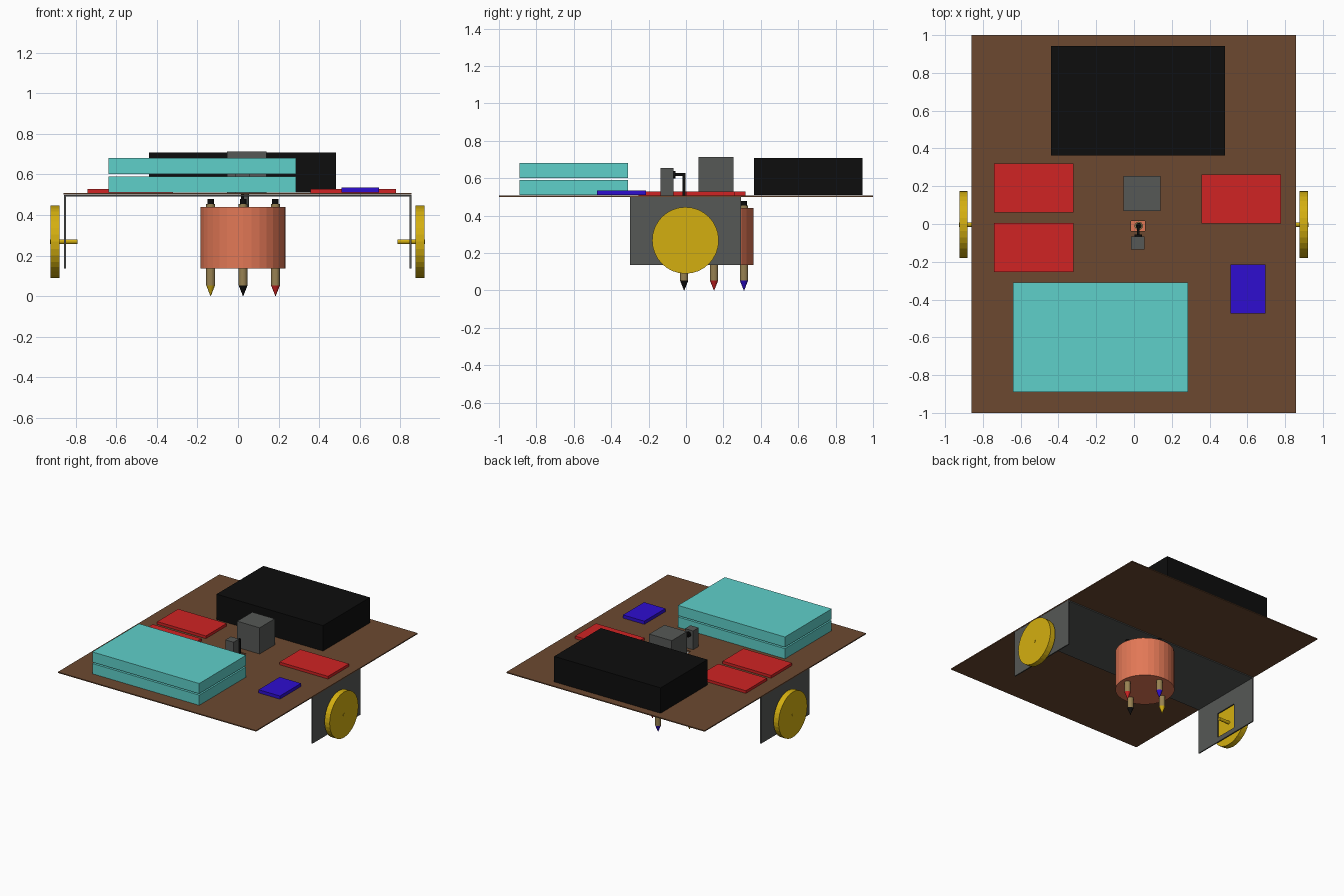
import bpy, bmesh, math
from mathutils import Matrix

if "Cube" in bpy.data.objects:
    bpy.data.objects.remove(bpy.data.objects["Cube"])


def mat(name, r, g, b):
    lin = [((c / 255 + 0.055) / 1.055) ** 2.4 if c > 10 else c / 255 / 12.92 for c in (r, g, b)]
    m = bpy.data.materials.new(name)
    m.diffuse_color = (*lin, 1)
    m.use_nodes = True
    m.node_tree.nodes["Principled BSDF"].inputs["Base Color"].default_value = m.diffuse_color
    return m


BROWN = mat("brown board", 108, 73, 48)
BLACK = mat("black", 13, 13, 13)
TEAL = mat("teal", 95, 208, 202)
RED = mat("red", 208, 35, 35)
BLUE = mat("blue", 46, 13, 208)
GREY = mat("grey metal", 86, 88, 86)
YELLOW = mat("yellow", 212, 175, 16)
SALMON = mat("salmon", 226, 120, 86)
TAN = mat("tan", 152, 130, 82)


def add(name, bm, material):
    me = bpy.data.meshes.new(name)
    bmesh.ops.recalc_face_normals(bm, faces=bm.faces)
    bm.to_mesh(me)
    bm.free()
    me.materials.append(material)
    ob = bpy.data.objects.new(name, me)
    bpy.context.collection.objects.link(ob)
    return ob


def box(name, x, y, z, material):
    """Box from (min, max) pairs."""
    bm = bmesh.new()
    bmesh.ops.create_cube(bm, size=1)
    for v in bm.verts:
        v.co = [p[0] if c < 0 else p[1] for c, p in zip(v.co, (x, y, z))]
    return add(name, bm, material)


def rod(name, a, length, r1, r2, material, axis="z", sides=32):
    """Cylinder or cone starting at point a and running along an axis."""
    bm = bmesh.new()
    bmesh.ops.create_cone(bm, cap_ends=True, segments=sides, radius1=r1, radius2=r2, depth=length,
                          matrix=Matrix.Translation((0, 0, length / 2)))
    if axis == "x":
        bm.transform(Matrix.Rotation(math.pi / 2, 4, "Y"))
    elif axis == "y":
        bm.transform(Matrix.Rotation(-math.pi / 2, 4, "X"))
    bm.transform(Matrix.Translation(a))
    return add(name, bm, material)


def frame(name, u, v, hu, hv, w, place, material):
    """Thin plate with a rectangular hole; place maps (u, v, w) to a point."""
    bm = bmesh.new()
    rings = []
    for t in w:
        for (a, b), (c, d) in ((u, v), (hu, hv)):
            rings.append([bm.verts.new(place(p, q, t)) for p, q in ((a, c), (b, c), (b, d), (a, d))])
    out0, in0, out1, in1 = rings
    for i in range(4):
        j = (i + 1) % 4
        for a, b in ((out0, in0), (in0, in1), (in1, out1), (out1, out0)):
            bm.faces.new((a[i], a[j], b[j], b[i]))
    return add(name, bm, material)


# deck board and the metal channel beneath it, both slotted for the lever
def flat(p, q, t):
    return (p, q, t)


slot_x, slot_y = (-0.016, 0.058), (-0.036, 0.015)
frame("deck_board", (-0.861, 0.857), (-1, 1), slot_x, slot_y, (0.5, 0.508), flat, BROWN)
frame("channel_top", (-0.859, 0.854), (-0.3, 0.295), slot_x, slot_y, (0.492, 0.4995), flat, GREY)

# side brackets, wheels and axles
for side, s in (("left", -1), ("right", 1)):
    cx = -0.002
    frame(side + "_bracket", (-0.3, 0.295), (0.137, 0.4995), (-0.09, 0.09), (0.175, 0.37),
          (0.848, 0.857), lambda p, q, t: (cx + s * t, p, q), GREY)
    x0 = cx + (0.879 if s > 0 else -0.923)
    rod(side + "_wheel", (x0, -0.003, 0.268), 0.044, 0.178, 0.178, YELLOW, "x")
    x0 = cx + (0.79 if s > 0 else -0.925)
    rod(side + "_axle", (x0, -0.003, 0.268), 0.135, 0.012, 0.012, YELLOW, "x", 16)

# pen drum with four pens around its rim
DX, DY = 0.025, 0.15
rod("pen_drum", (DX, DY, 0.135), 0.305, 0.21, 0.21, SALMON)
rod("drum_shaft", (DX + 0.015, DY + 0.008, 0.44), 0.06, 0.014, 0.014, GREY, sides=16)
pens = (("front", 0, -1, BLACK), ("right", 1, 0, RED), ("back", 0, 1, BLUE), ("left", -1, 0, YELLOW))
for where, dx, dy, ink in pens:
    x, y = DX + 0.16 * dx, DY + 0.16 * dy
    rod(where + "_pen_tip", (x, y, 0), 0.053, 0.001, 0.022, ink, sides=20)
    rod(where + "_pen_body", (x, y, 0.053), 0.402, 0.022, 0.022, TAN, sides=20)
    rod(where + "_pen_cap", (x, y, 0.455), 0.023, 0.016, 0.016, BLACK, sides=16)

# motor, servo and its pen-pushing lever
box("drum_motor", (-0.055, 0.14), (0.068, 0.255), (0.508, 0.713), GREY)
box("servo", (-0.015, 0.056), (-0.135, -0.067), (0.508, 0.655), GREY)
rod("servo_hub", (0.022, -0.067, 0.62), 0.012, 0.02, 0.02, BLACK, "y", 16)
box("lever_arm", (0.015, 0.03), (-0.06, -0.004), (0.612, 0.627), BLACK)
box("lever_post", (0.015, 0.03), (-0.019, -0.004), (0.478, 0.612), BLACK)

# battery packs
box("black_battery", (-0.44, 0.483), (0.363, 0.943), (0.51, 0.709), BLACK)
for name, z in (("lower", 0.511), ("upper", 0.602)):
    box(name + "_teal_pack", (-0.64, 0.287), (-0.89, -0.311), (z, z + 0.08), TEAL)

# circuit boards
for name, x, y in (("back_left", -0.742, 0.06), ("front_left", -0.742, -0.253), ("right", 0.358, 0.002)):
    box(name + "_red_board", (x, x + 0.421), (y, y + 0.259), (0.508, 0.529), RED)
box("blue_board", (0.511, 0.696), (-0.475, -0.214), (0.51, 0.535), BLUE)
